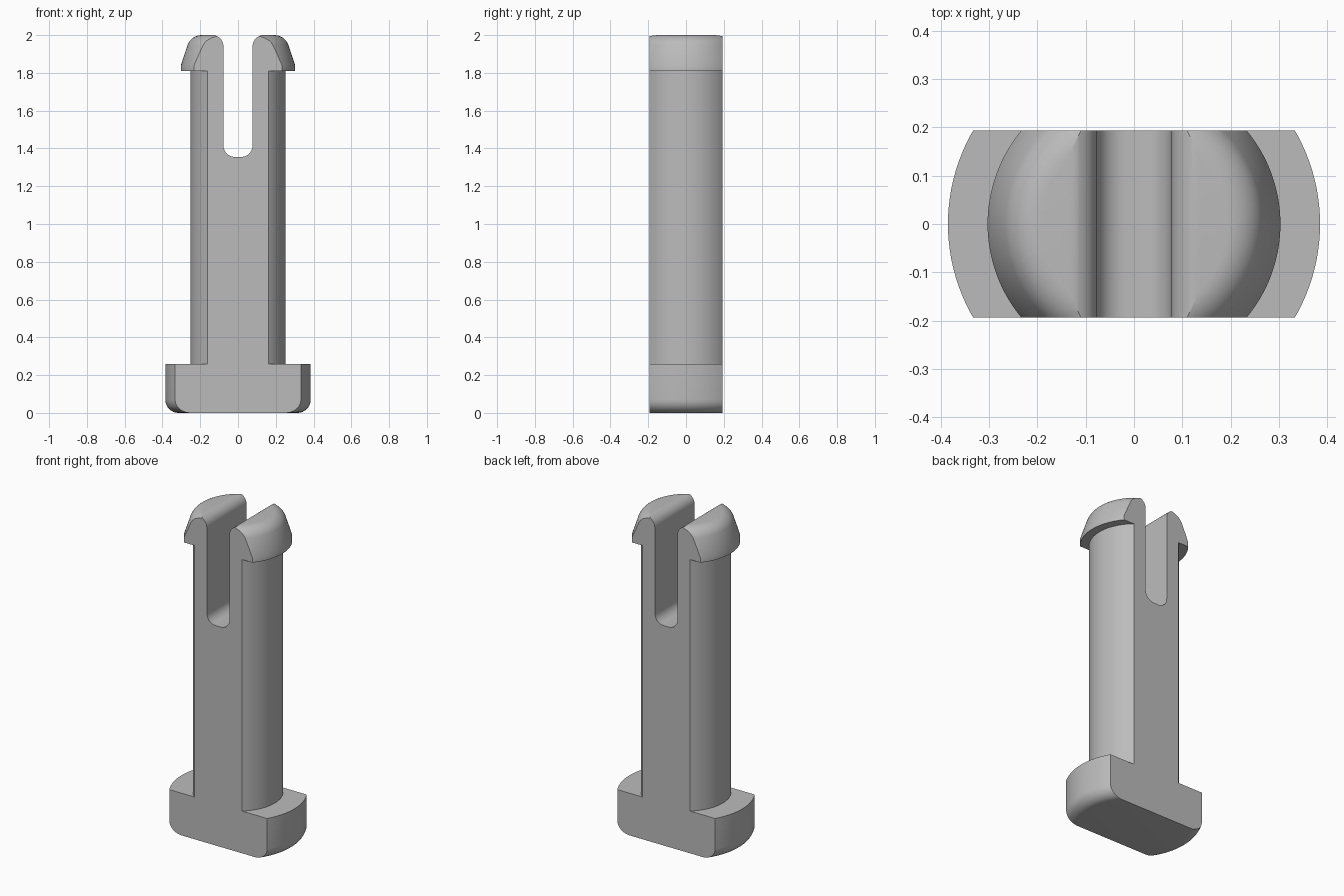
import bpy, bmesh, math
from math import sin, cos, radians

cube = bpy.data.objects.get("Cube")
if cube:
    bpy.data.objects.remove(cube, do_unlink=True)

HALF_DEPTH = 0.193   # half thickness between the flat front and back
SEGMENTS = 128

grey = bpy.data.materials.new("light grey plastic")
grey.use_nodes = True
colour = (0.5, 0.5, 0.5, 1)
grey.diffuse_color = colour
grey.node_tree.nodes["Principled BSDF"].inputs["Base Color"].default_value = colour


def arc(cx, cz, r, start, end, steps=8):
    """Points along a circular arc, angles in degrees."""
    angles = [radians(start + (end - start) * i / steps) for i in range(steps + 1)]
    return [(cx + r * cos(a), cz + r * sin(a)) for a in angles]


def finish(bm, name):
    bmesh.ops.recalc_face_normals(bm, faces=bm.faces[:])
    mesh = bpy.data.meshes.new(name)
    bm.to_mesh(mesh)
    bm.free()
    mesh.materials.append(grey)
    obj = bpy.data.objects.new(name, mesh)
    bpy.context.collection.objects.link(obj)
    return obj


def lathe(name, profile):
    """Closed solid of revolution; the profile's end rings become caps."""
    bm = bmesh.new()
    rings = []
    for r, z in profile:
        rings.append([bm.verts.new((r * cos(math.tau * i / SEGMENTS),
                                    r * sin(math.tau * i / SEGMENTS), z))
                      for i in range(SEGMENTS)])
    for low, high in zip(rings, rings[1:]):
        for i in range(SEGMENTS):
            j = (i + 1) % SEGMENTS
            bm.faces.new((low[i], low[j], high[j], high[i]))
    bm.faces.new(rings[0])
    bm.faces.new(rings[-1])
    return finish(bm, name)


def prism(name, outline, half_depth):
    """Outline in x and z, extruded along y."""
    bm = bmesh.new()
    face = bm.faces.new([bm.verts.new((x, -half_depth, z)) for x, z in outline])
    extruded = bmesh.ops.extrude_face_region(bm, geom=[face])["geom"]
    moved = [v for v in extruded if isinstance(v, bmesh.types.BMVert)]
    bmesh.ops.translate(bm, verts=moved, vec=(0, 2 * half_depth, 0))
    return finish(bm, name)


def cut(target, cutter, operation):
    mod = target.modifiers.new(cutter.name, 'BOOLEAN')
    mod.operation = operation
    mod.solver = 'EXACT'
    mod.object = cutter
    cutter.hide_render = True
    bpy.context.view_layer.objects.active = target
    bpy.ops.object.modifier_apply(modifier=mod.name)
    bpy.data.objects.remove(cutter, do_unlink=True)


# Round pin: rounded foot, straight shank, barbed head
profile = arc(0.315, 0.07, 0.07, -90, 0)
profile += [(0.385, 0.26), (0.252, 0.26), (0.252, 1.81), (0.303, 1.81), (0.303, 1.838)]
profile += arc(0.192, 1.92, 0.08, 22, 90)
pin = lathe("split_pin", profile)

# Flat front and back
slab = prism("flat_sides", [(-1, -1), (1, -1), (1, 3), (-1, 3)], HALF_DEPTH)
cut(pin, slab, 'INTERSECT')

# Slot with a rounded floor and rounded lips between the two prongs
right_edge = arc(0.017, 1.415, 0.06, -90, 0) + arc(0.137, 1.9405, 0.06, 180, 90)
right_edge.append((0.137, 2.1))
left_edge = [(-x, z) for x, z in reversed(right_edge)]
slot = prism("slot", right_edge + left_edge, 0.5)
cut(pin, slot, 'DIFFERENCE')

# Smooth round surfaces, crisp edges
bpy.ops.object.select_all(action='DESELECT')
pin.select_set(True)
bpy.context.view_layer.objects.active = pin
bpy.ops.object.shade_smooth_by_angle(angle=radians(25))
